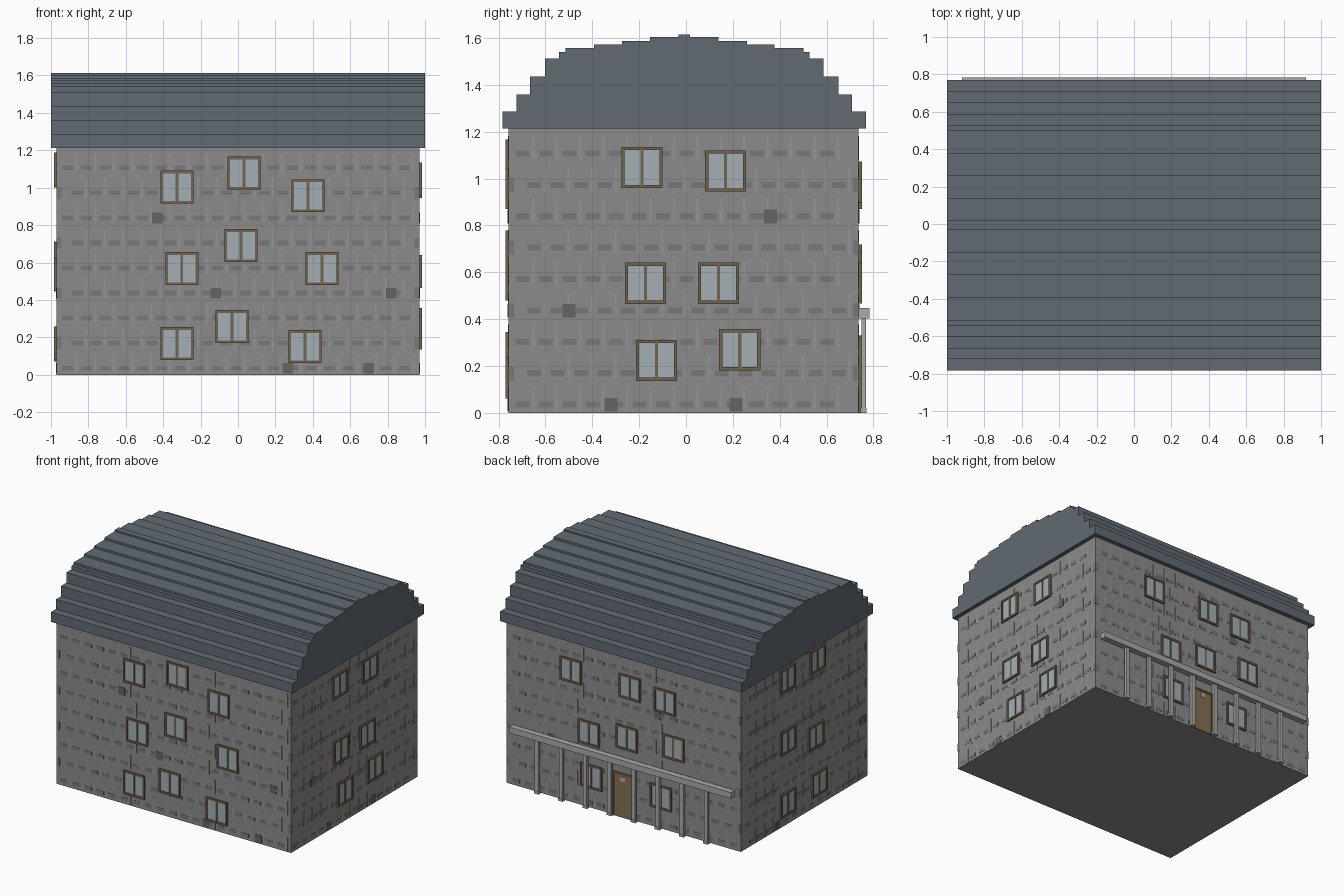
import bpy, bmesh
from mathutils import Matrix

if "Cube" in bpy.data.objects:
    bpy.data.objects.remove(bpy.data.objects["Cube"])

XW, YF, YB, ZW = 0.97, -0.758, 0.737, 1.213


def material(name, rgb):
    m = bpy.data.materials.new(name)
    m.diffuse_color = (*rgb, 1)
    m.use_nodes = True
    m.node_tree.nodes["Principled BSDF"].inputs["Base Color"].default_value = m.diffuse_color
    return m


STONE = material("stone", (0.26, 0.26, 0.26))
DARK = material("dark_stone", (0.19, 0.19, 0.19))
LIGHT = material("light_stone", (0.29, 0.29, 0.29))
TRIM = material("pale_stone", (0.40, 0.40, 0.39))
SLATE = material("slate", (0.12, 0.145, 0.17))
WOOD = material("wood", (0.17, 0.13, 0.07))
GLASS = material("glass", (0.36, 0.43, 0.46))


def finish(bm, name, mat):
    bmesh.ops.recalc_face_normals(bm, faces=bm.faces)
    me = bpy.data.meshes.new(name)
    bm.to_mesh(me)
    bm.free()
    me.materials.append(mat)
    ob = bpy.data.objects.new(name, me)
    bpy.context.collection.objects.link(ob)
    return ob


def boxes(name, mat, spans):
    """One object from boxes given as ((x0, x1), (y0, y1), (z0, z1))."""
    bm = bmesh.new()
    for s in spans:
        mid = [(a + b) / 2 for a, b in s]
        size = [abs(b - a) for a, b in s]
        mtx = Matrix.Translation(mid) @ Matrix.Diagonal((*size, 1))
        bmesh.ops.create_cube(bm, size=1, matrix=mtx)
    return finish(bm, name, mat)


def on_wall(side, u0, u1, z0, z1, depth, back=-0.004):
    """Box lying on a wall: u runs along the wall, depth points outwards."""
    if side in ("front", "back"):
        base, s = (YF, -1) if side == "front" else (YB, 1)
        return ((u0, u1), (base + s * back, base + s * depth), (z0, z1))
    s = 1 if side == "right" else -1
    return ((s * (XW + back), s * (XW + depth)), (u0, u1), (z0, z1))


# Main body
boxes("walls", STONE, [((-XW, XW), (YF, YB), (0, ZW))])

# Stepped barrel roof, extruded along x
steps = [(.776, 1.286), (.716, 1.359), (.658, 1.436), (.594, 1.513), (.535, 1.54),
         (.508, 1.556), (.385, 1.572), (.267, 1.587), (.146, 1.603), (.025, 1.614)]
half, z = [], ZW
for w, top in steps:
    half += [(w, z), (w, top)]
    z = top
profile = half + [(-w, z) for w, z in reversed(half)]
bm = bmesh.new()
gable = bm.faces.new([bm.verts.new((-1, y - 0.007, z)) for y, z in profile])
ext = bmesh.ops.extrude_face_region(bm, geom=[gable])
bmesh.ops.translate(bm, vec=(2, 0, 0),
                    verts=[v for v in ext["geom"] if isinstance(v, bmesh.types.BMVert)])
finish(bm, "roof", SLATE)

# Masonry courses: dark bed joints and light upright joints, staggered
dashes, uprights, COURSE = [], [], 0.134
for side in ("front", "back", "right", "left"):
    lo, hi = (-XW, XW) if side in ("front", "back") else (YF, YB)
    for row in range(9):
        zc = 0.035 + row * COURSE
        u = lo + 0.03 + 0.05 * (row % 2)
        while u + 0.07 < hi:
            dashes.append(on_wall(side, u, u + 0.06, zc - 0.013, zc + 0.013, 0.0015))
            uprights.append(on_wall(side, u + 0.07, u + 0.083, zc - 0.03, zc + 0.075, 0.001))
            u += 0.1
        if row % 2:
            for e in (lo, hi - 0.025):
                dashes.append(on_wall(side, e, e + 0.025, zc - 0.03, zc + 0.03, 0.0015))
boxes("bed_joints", DARK, dashes)
boxes("upright_joints", LIGHT, uprights)

# Odd dark stones
stones = {"front": [(-.433, .838), (-.118, .436), (.82, .436), (.267, .035), (.70, .035)],
          "right": [(.361, .838), (-.50, .436), (-.32, .035), (.214, .035)],
          "back": [(-.28, .838), (.6, .436)],
          "left": [(-.70, .436), (.30, .035)]}
boxes("dark_stones", material("odd_stone", (0.13, 0.13, 0.13)),
      [on_wall(s, u - .028, u + .028, z - .029, z + .029, .003)
       for s, spots in stones.items() for u, z in spots])

# Windows: frame bars, centre mullion and glass
windows = {
    "front": [(-.326, 1.003), (.032, 1.078), (.374, .957), (-.30, .567), (.016, .69),
              (.449, .567), (-.326, .166), (-.032, .257), (.358, .15)],
    "right": [(-.188, 1.047), (.169, 1.032), (-.173, .553), (.139, .553),
              (-.126, .224), (.229, .269)],
    "back": [(.435, .985), (-.054, .985), (-.344, .958), (.286, .555), (-.029, .60),
             (-.415, .63), (.265, .235), (-.311, .235)],
    "left": [(.19, 1.09), (-.165, 1.10), (.184, .625), (-.145, .534),
             (.184, .16), (-.186, .17)]}
R, T = 0.088, 0.014
for side, spots in windows.items():
    frames, panes = [], []
    for u, z in spots:
        for s in (-1, 1):
            a, b = sorted((s * R, s * (R - T)))
            frames.append(on_wall(side, u + a, u + b, z - R, z + R, .013))
            frames.append(on_wall(side, u - R + T, u + R - T, z + a, z + b, .013))
        frames.append(on_wall(side, u - .007, u + .007, z - R + T, z + R - T, .010))
        panes.append(on_wall(side, u - R + T, u + R - T, z - R + T, z + R - T, .006))
    boxes(side + "_window_frames", WOOD, frames)
    boxes(side + "_window_glass", GLASS, panes)

# Back door with frame and small light panel
boxes("door", material("door_wood", (0.23, 0.16, 0.08)),
      [on_wall("back", -.075, .075, 0, .32, .010)])
boxes("door_frame", WOOD, [on_wall("back", -.09, -.075, 0, .33, .016),
                           on_wall("back", .075, .09, 0, .33, .016),
                           on_wall("back", -.075, .075, .317, .33, .016)])
boxes("door_light", TRIM, [on_wall("back", -.02, .02, .27, .305, .013)])

# Colonnade along the back
boxes("porch_beam", TRIM, [((-.92, .92), (YB - .004, .782), (.403, .448))])
xs = [-.7 + .2 * i for i in range(8)]
boxes("porch_columns", TRIM, [((x - .015, x + .015), (.748, .768), (0, .405)) for x in xs])
boxes("porch_column_bases", TRIM, [((x - .019, x + .019), (.745, .771), (0, .02)) for x in xs])
